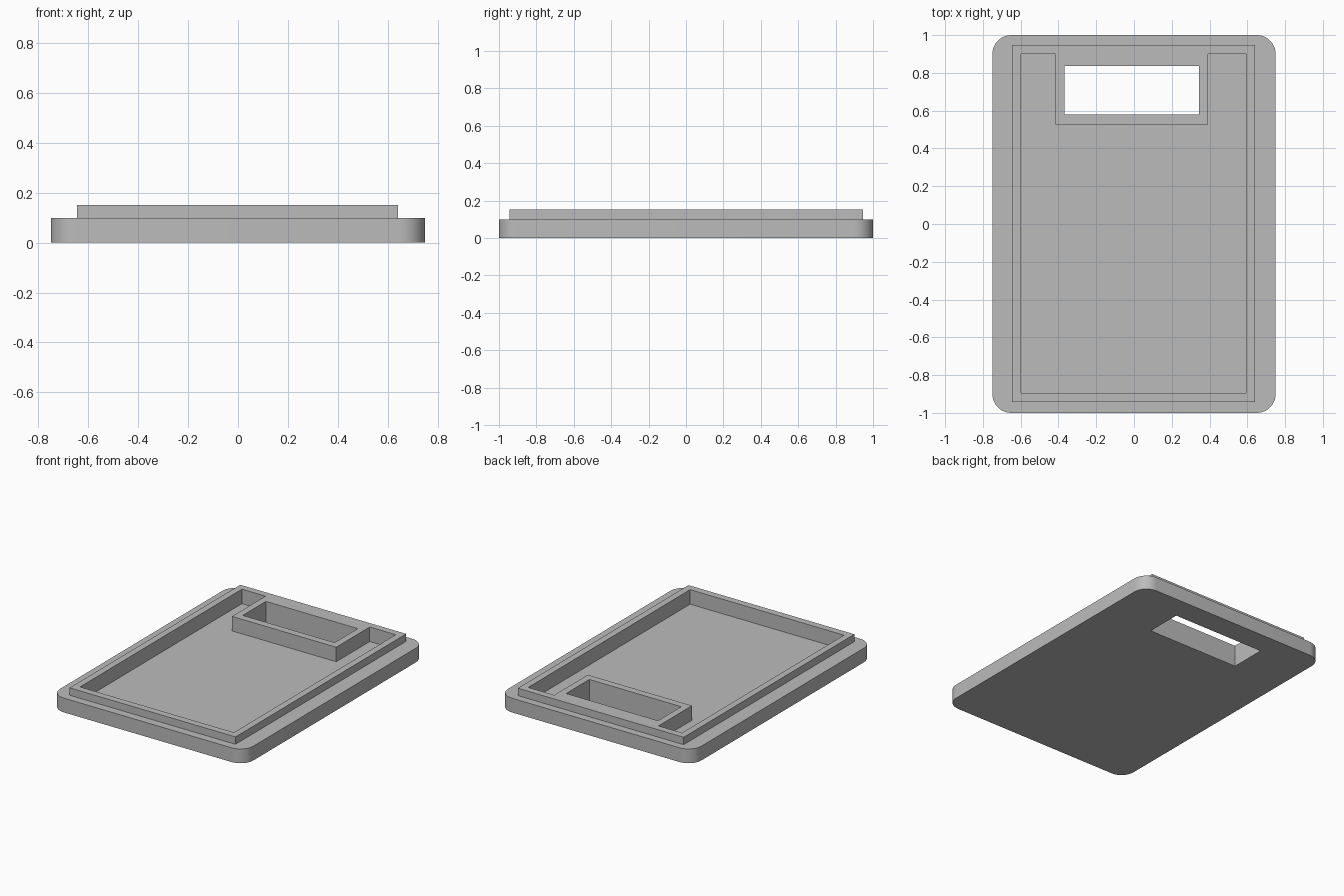
import bpy
import bmesh
from math import cos, sin, pi, radians

cube = bpy.data.objects.get("Cube")
if cube:
    bpy.data.objects.remove(cube, do_unlink=True)

grey = bpy.data.materials.new("plain grey")
grey.use_nodes = True
COLOUR = (0.5, 0.5, 0.5, 1)
grey.diffuse_color = COLOUR
grey.node_tree.nodes["Principled BSDF"].inputs["Base Color"].default_value = COLOUR


def prism(name, outline, z0, z1):
    """Extrude a closed counter-clockwise outline from z0 up to z1."""
    bm = bmesh.new()
    base = bm.faces.new([bm.verts.new((x, y, z0)) for x, y in outline])
    top = bmesh.ops.extrude_face_region(bm, geom=[base], use_keep_orig=True)["geom"]
    bmesh.ops.translate(bm, vec=(0, 0, z1 - z0),
                        verts=[v for v in top if isinstance(v, bmesh.types.BMVert)])
    bmesh.ops.recalc_face_normals(bm, faces=bm.faces)
    mesh = bpy.data.meshes.new(name)
    bm.to_mesh(mesh)
    bm.free()
    mesh.materials.append(grey)
    obj = bpy.data.objects.new(name, mesh)
    bpy.context.collection.objects.link(obj)
    return obj


def rect(x0, x1, y0, y1):
    return [(x0, y0), (x1, y0), (x1, y1), (x0, y1)]


def rounded_rect(hx, hy, r, steps=10):
    corners = [(1, 1), (-1, 1), (-1, -1), (1, -1)]
    return [(sx * (hx - r) + r * cos((q + i / steps) * pi / 2),
             sy * (hy - r) + r * sin((q + i / steps) * pi / 2))
            for q, (sx, sy) in enumerate(corners) for i in range(steps + 1)]


def combine(target, tool, operation):
    """Apply a boolean and discard the tool object."""
    bpy.context.view_layer.objects.active = target
    mod = target.modifiers.new(operation, 'BOOLEAN')
    mod.operation, mod.object, mod.solver = operation, tool, 'EXACT'
    bpy.ops.object.modifier_apply(modifier=mod.name)
    bpy.data.objects.remove(tool, do_unlink=True)


# Rounded base plate with the raised step on top
tray = prism("tray", rounded_rect(0.75, 1.0, 0.1), 0, 0.1)
combine(tray, prism("raised_step", rect(-0.645, 0.641, -0.943, 0.947), 0.07, 0.152), 'UNION')

# Pocket that leaves a rim and the frame around the window
L, R, F, B = -0.599, 0.594, -0.894, 0.899
FRAME_L, FRAME_R, FRAME_F = -0.416, 0.392, 0.528
pocket = [(L, F), (R, F), (R, B), (FRAME_R, B), (FRAME_R, FRAME_F),
          (FRAME_L, FRAME_F), (FRAME_L, B), (L, B)]
combine(tray, prism("pocket_cutter", pocket, 0.05, 0.3), 'DIFFERENCE')

# Window right through the plate
combine(tray, prism("window_cutter", rect(-0.369, 0.344, 0.579, 0.836), -0.1, 0.3), 'DIFFERENCE')

# Smooth corners, sharp edges
bpy.ops.object.select_all(action='DESELECT')
tray.select_set(True)
bpy.context.view_layer.objects.active = tray
bpy.ops.object.shade_smooth_by_angle(angle=radians(30))
